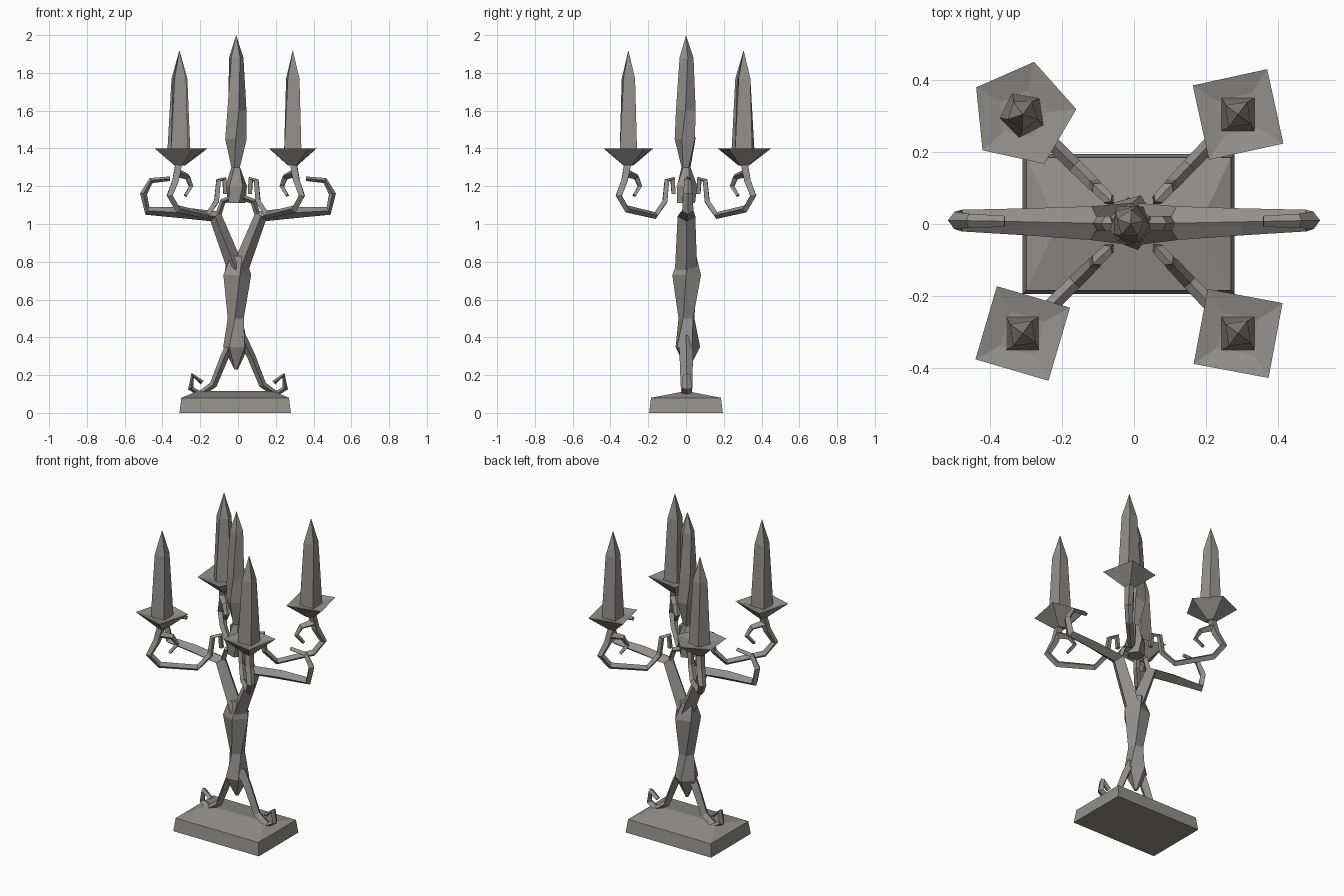
import bpy, bmesh, math
from mathutils import Vector

cube = bpy.data.objects.get("Cube")
if cube:
    bpy.data.objects.remove(cube, do_unlink=True)

metal = bpy.data.materials.new("warm_grey")
metal.use_nodes = True
colour = (0.29, 0.28, 0.26, 1)
metal.diffuse_color = colour
metal.node_tree.nodes["Principled BSDF"].inputs["Base Color"].default_value = colour


def loft(name, rings):
    """Skin equal-sized rings of points and cap both ends."""
    bm = bmesh.new()
    rows = [[bm.verts.new(point) for point in ring] for ring in rings]
    for lower, upper in zip(rows, rows[1:]):
        for i in range(len(lower)):
            bm.faces.new((lower[i - 1], lower[i], upper[i], upper[i - 1]))
    bm.faces.new(rows[0][::-1])
    bm.faces.new(rows[-1])
    bmesh.ops.remove_doubles(bm, verts=bm.verts, dist=0.001)
    bmesh.ops.recalc_face_normals(bm, faces=bm.faces)
    mesh = bpy.data.meshes.new(name)
    bm.to_mesh(mesh)
    bm.free()
    mesh.materials.append(metal)
    obj = bpy.data.objects.new(name, mesh)
    bpy.context.collection.objects.link(obj)
    return obj


def spindle(name, centre, profile, sides, turn=0.0, twist=0.0):
    """Faceted upright solid from (height, radius) pairs, twisting from ring to ring."""
    rings = []
    for level, (height, radius) in enumerate(profile):
        start = turn + twist * level
        angles = [start + math.tau * i / sides for i in range(sides)]
        rings.append([(centre[0] + radius * math.cos(angle),
                       centre[1] + radius * math.sin(angle), height) for angle in angles])
    return loft(name, rings)


def strand(name, path, heading, thick_start, thick_end, flatness=1.3):
    """Tapering diamond-section bar along (distance, height) points in one upright plane."""
    outward = Vector((heading[0], heading[1], 0))
    side = Vector((-outward.y, outward.x, 0)).normalized()
    points = [outward * distance + Vector((0, 0, height)) for distance, height in path]
    last = len(points) - 1
    rings = []
    for i, point in enumerate(points):
        tangent = points[min(i + 1, last)] - points[max(i - 1, 0)]
        thick = thick_start * (thick_end / thick_start) ** (i / last)
        across = tangent.normalized().cross(side) * thick
        along = side * thick * flatness
        rings.append([point + across, point + along, point - across, point - along])
    return loft(name, rings)


def rectangle(half_x, half_y, height):
    """Corners of a level rectangle around the middle of the base."""
    middle_x = -0.015
    return [(middle_x + sx * half_x, sy * half_y, height)
            for sx, sy in ((-1, -1), (1, -1), (1, 1), (-1, 1))]


# Base: slab with a top rising to a ridge
loft("base", [rectangle(0.295, 0.195, 0), rectangle(0.285, 0.185, 0.08),
              rectangle(0.2, 0.004, 0.115)])

# Twisted trunk and the middle candle with its knob
spindle("trunk", (-0.01, 0.005),
        [(0.23, 0.01), (0.35, 0.07), (0.5, 0.045), (0.73, 0.08), (0.83, 0.05)],
        sides=5, twist=0.4)
spindle("middle_candle", (-0.01, 0),
        [(1.11, 0.05), (1.2, 0.06), (1.3, 0.025), (1.45, 0.06), (1.6, 0.055), (1.88, 0.04), (2, 0)],
        sides=5, twist=0.3)

# Legs with curled feet, forked arms that scroll back, and links to the knob
leg = [(0.02, 0.4), (0.07, 0.3), (0.13, 0.15), (0.2, 0.1), (0.25, 0.13), (0.24, 0.2), (0.19, 0.16)]
arm = [(0.01, 0.76), (0.12, 1.04), (0.3, 1.06), (0.48, 1.07), (0.5, 1.16), (0.46, 1.23), (0.36, 1.24)]
link = [(0.11, 1.03), (0.08, 1.12), (0, 1.15)]
for label, heading in (("left", (1, 0.02)), ("right", (-1, 0.02))):
    strand(label + "_leg", leg, heading, 0.025, 0.012, flatness=1.6)
    strand(label + "_arm", arm, heading, 0.045, 0.012)
    strand(label + "_inner_link", link, heading, 0.016, 0.016)

# Corner branches, each with a hook, a dish and a tapered candle
branch = [(0.065, 1.16), (0.07, 1.24), (0.1, 1.23), (0.11, 1.12), (0.16, 1.045),
          (0.31, 1.08), (0.35, 1.15), (0.32, 1.23), (0.3, 1.34)]
hook = [(0.31, 1.27), (0.26, 1.25), (0.24, 1.2), (0.27, 1.15)]
dish = [(1.31, 0.03), (1.4, 0.15), (1.385, 0.07)]
candle = [(1.38, 0.065), (1.77, 0.044), (1.92, 0)]
corners = (("back_right", -1, 1, 5, 0.1), ("back_left", 1, 1, 4, 1),
           ("front_right", -1, -1, 4, 0.5), ("front_left", 1, -1, 4, 0.6))
for place, sx, sy, sides, turn in corners:
    centre = (sx * 0.3 - 0.01, sy * 0.305)
    heading = (centre[0] / 0.3, centre[1] / 0.3)
    strand(place + "_branch", branch, heading, 0.014, 0.024, flatness=1.1)
    strand(place + "_hook", hook, heading, 0.022, 0.01)
    spindle(place + "_dish", centre, dish, sides, turn)
    spindle(place + "_candle", centre, candle, sides, math.pi / 4, twist=0.15)
